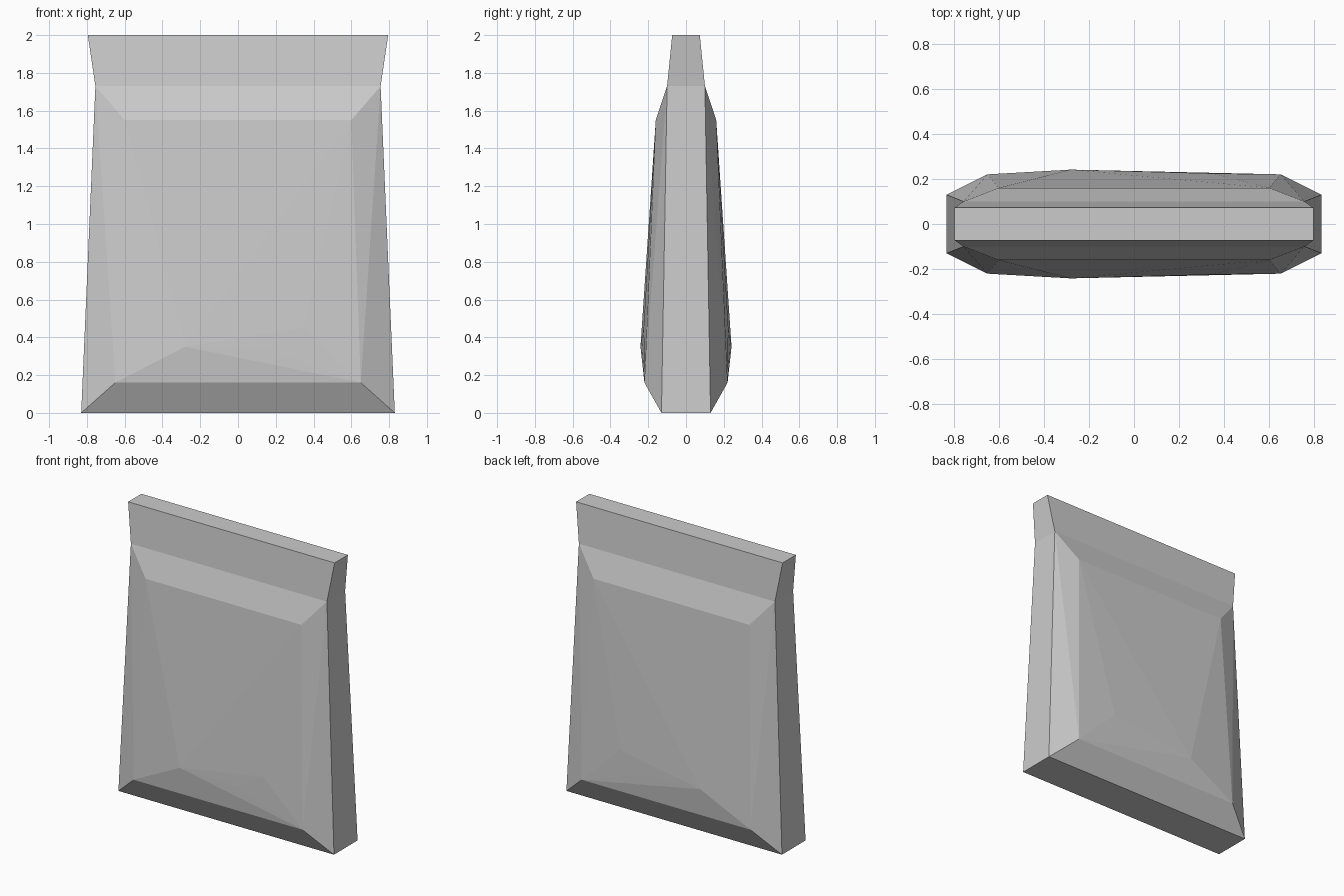
import bpy, bmesh
from math import radians

if "Cube" in bpy.data.objects:
    bpy.data.objects.remove(bpy.data.objects["Cube"])

# Symmetric rows: half width, half depth, height
frame = [(0.83, 0.13, 0.0), (0.65, 0.22, 0.16), (0.60, 0.16, 1.55), (0.755, 0.10, 1.73)]
# Uneven bulge of the filled panel: x, half depth, height
bulge = [(-0.52, 0.173, 1.28), (0.52, 0.173, 1.29), (-0.30, 0.184, 1.10), (0.30, 0.184, 1.10),
         (0.20, 0.199, 0.90), (-0.25, 0.199, 0.88), (-0.28, 0.241, 0.35),
         (0.15, 0.231, 0.335), (0.35, 0.224, 0.45)]

bm = bmesh.new()
for side in (-1, 1):
    for w, d, z in frame:
        for sx in (-1, 1):
            bm.verts.new((sx * w, side * d, z))
    for x, d, z in bulge:
        bm.verts.new((x, side * d, z))

# Filled body
hull = bmesh.ops.convex_hull(bm, input=bm.verts[:])
loose = [v for v in bm.verts if not v.link_faces]
bmesh.ops.delete(bm, geom=loose, context='VERTS')
bmesh.ops.dissolve_limit(bm, angle_limit=radians(0.2), verts=bm.verts[:], edges=bm.edges[:])

# Flared, thin sealed strip at the top
top = [f for f in bm.faces if all(v.co.z > 1.72 for v in f.verts)]
strip = bmesh.ops.extrude_discrete_faces(bm, faces=top)['faces']
for v in {v for f in strip for v in f.verts}:
    v.co = (0.795 if v.co.x > 0 else -0.795, 0.073 if v.co.y > 0 else -0.073, 2.0)
bmesh.ops.recalc_face_normals(bm, faces=bm.faces[:])

mesh = bpy.data.meshes.new("pouch")
bm.to_mesh(mesh)
bm.free()
pouch = bpy.data.objects.new("pouch", mesh)
bpy.context.collection.objects.link(pouch)
